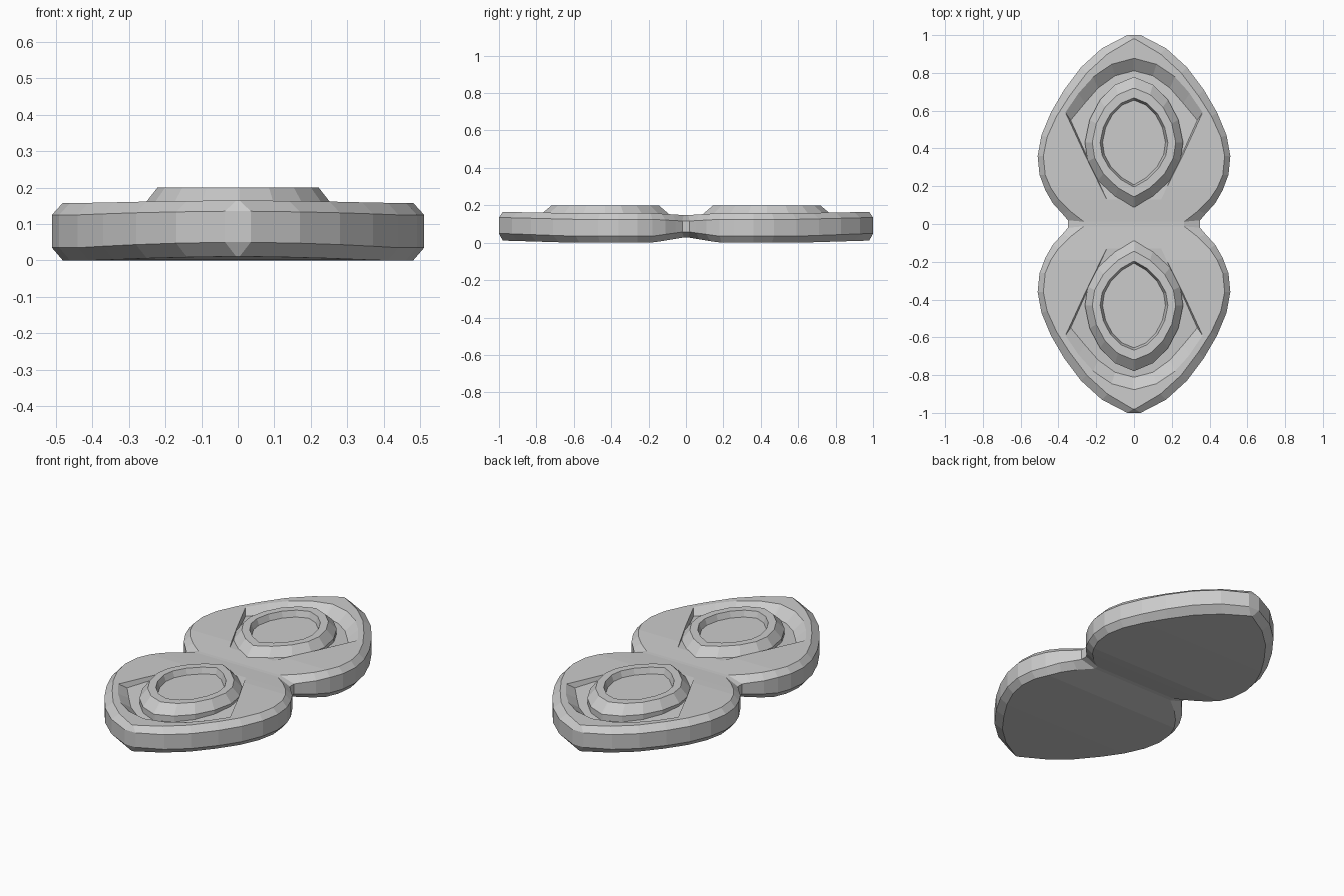
import bpy, bmesh

if "Cube" in bpy.data.objects:
    bpy.data.objects.remove(bpy.data.objects["Cube"])

# Half outlines (x, y) of the upper lobe, tip to waist
RIM = [(0.035, 1.0), (0.17, 0.93), (0.28, 0.83), (0.37, 0.71), (0.44, 0.59), (0.49, 0.47),
       (0.51, 0.36), (0.50, 0.26), (0.47, 0.18), (0.43, 0.11), (0.38, 0.055), (0.35, 0.02)]
FACE = [(0.005, 0.98), (0.14, 0.90), (0.25, 0.80), (0.34, 0.68), (0.41, 0.57), (0.46, 0.46),
        (0.48, 0.36), (0.47, 0.26), (0.44, 0.19), (0.40, 0.13), (0.34, 0.07), (0.265, 0.012)]


def finish(bm, name):
    bmesh.ops.recalc_face_normals(bm, faces=bm.faces)
    mesh = bpy.data.meshes.new(name)
    bm.to_mesh(mesh)
    bm.free()
    obj = bpy.data.objects.new(name, mesh)
    bpy.context.collection.objects.link(obj)
    return obj


def bridge(bm, a, b):
    n = len(a)
    for i in range(n):
        j = (i + 1) % n
        bm.faces.new((a[i], a[j], b[j], b[i]))


def cap(bm, ring):
    # Strips across a ring whose second half mirrors the first in x
    n = len(ring)
    for i in range(n // 2 - 1):
        bm.faces.new((ring[i], ring[i + 1], ring[n - 2 - i], ring[n - 1 - i]))


def full(half, zfun):
    return [(x, y, zfun(y)) for x, y in half] + [(-x, y, zfun(y)) for x, y in reversed(half)]


def level(z, waist, tip):
    def f(y):
        a = abs(y)
        w = max(0, 1 - a / 0.18)
        t = max(0, (a - 0.6) / 0.4)
        return z + (waist - z) * w + (tip - z) * t
    return f


def loft(rings, name, caps=True):
    bm = bmesh.new()
    vs = [[bm.verts.new(p) for p in r] for r in rings]
    for a, b in zip(vs, vs[1:]):
        bridge(bm, a, b)
    cap(bm, vs[0])
    cap(bm, vs[-1])
    return finish(bm, name)


def both(half):
    return half + [(x, -y) for x, y in reversed(half)]


# Figure-eight plate with bevelled rim
rim, face = both(RIM), both(FACE)
body = loft([full(face, level(0, 0.03, 0.012)), full(rim, level(0.035, 0.06, 0.05)),
             full(rim, level(0.125, 0.115, 0.135)), full(face, level(0.158, 0.147, 0.165))], "plate")

# Sloping crescent pockets around the raised eyes
POCKET = [(0.005, 0.88), (0.12, 0.85), (0.22, 0.785), (0.30, 0.70), (0.37, 0.60), (0.26, 0.36), (0.13, 0.10)]
FLOOR = [(0.005, 0.81), (0.10, 0.785), (0.19, 0.72), (0.26, 0.64), (0.335, 0.55), (0.25, 0.36), (0.13, 0.10)]

# Raised eye: outlines of base, top lip, opening and recessed floor
EYE = [(0.005, 0.345), (0.10, 0.305), (0.18, 0.225), (0.235, 0.12), (0.26, 0.0),
       (0.245, -0.10), (0.19, -0.20), (0.10, -0.29), (0.005, -0.345)]


def eye_ring(sx, sy, z, s):
    return full([(x * sx, s * (0.432 + y * sy)) for x, y in EYE], lambda y: z)


for s, side in ((1, "back"), (-1, "front")):
    cutter = loft([full([(x, s * y) for x, y in FLOOR], lambda y: 0.16 - 0.065 * (abs(y) - 0.05)),
                   full([(x, s * y) for x, y in POCKET], lambda y: 0.166),
                   full([(x, s * y) for x, y in POCKET], lambda y: 0.3)], "pocket_cutter")
    mod = body.modifiers.new("pocket", 'BOOLEAN')
    mod.operation, mod.solver, mod.object = 'DIFFERENCE', 'EXACT', cutter
    bpy.context.view_layer.objects.active = body
    bpy.ops.object.modifier_apply(modifier=mod.name)
    bpy.data.objects.remove(cutter)
    loft([eye_ring(1.0, 1.0, 0.09, s), eye_ring(1.0, 1.0, 0.15, s), eye_ring(0.85, 0.83, 0.20, s),
          eye_ring(0.69, 0.68, 0.20, s), eye_ring(0.64, 0.645, 0.165, s)], side + "_raised_eye")
